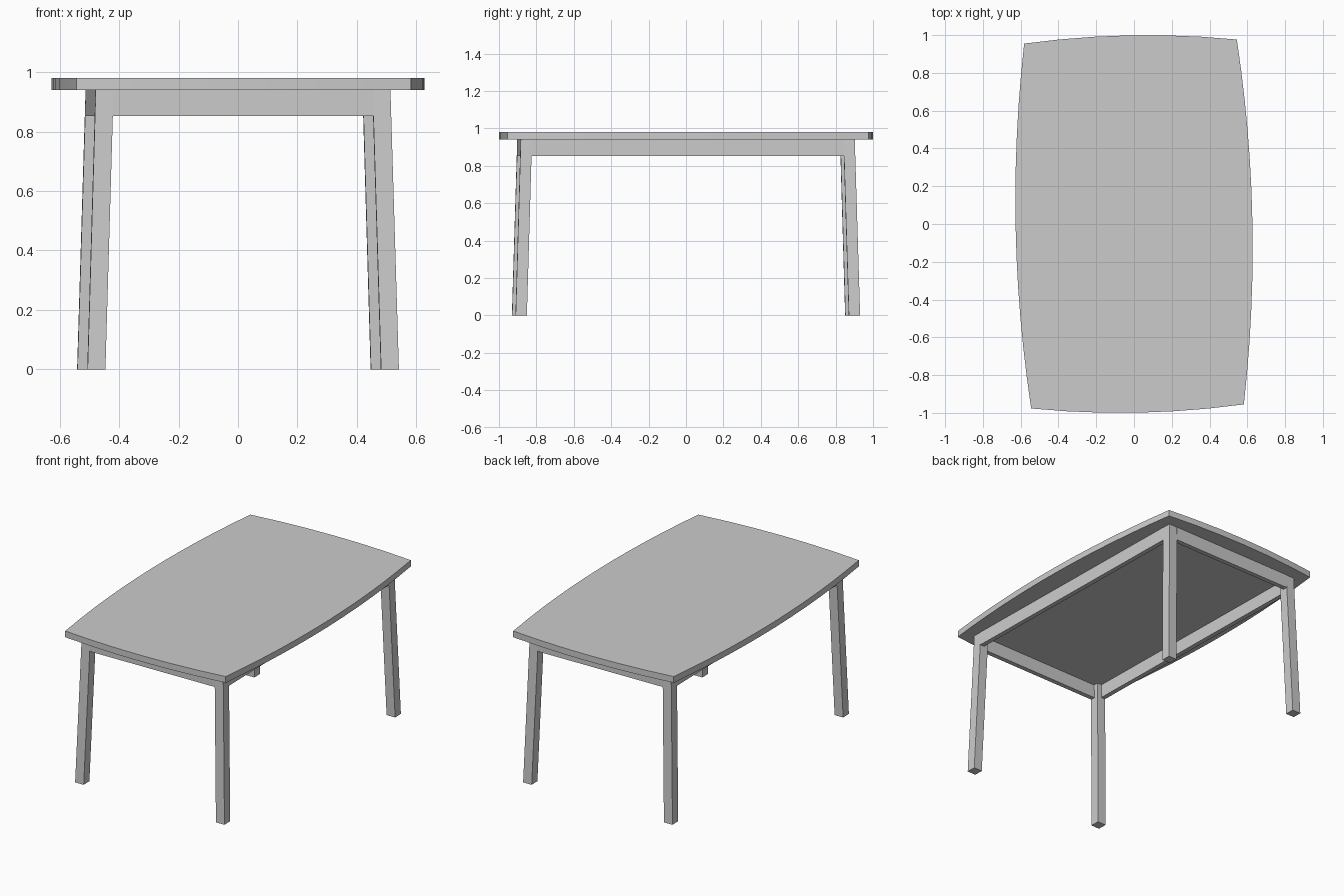
import bpy, bmesh, math
from mathutils import Matrix

if "Cube" in bpy.data.objects:
    bpy.data.objects.remove(bpy.data.objects["Cube"], do_unlink=True)

TURN = Matrix.Rotation(math.radians(1.1), 4, 'Z')  # table stands slightly turned

grey = bpy.data.materials.new("plain grey")
grey.use_nodes = True
colour = (0.6, 0.6, 0.6, 1)
grey.diffuse_color = colour
grey.node_tree.nodes["Principled BSDF"].inputs["Base Color"].default_value = colour


def finish(bm, name):
    bmesh.ops.recalc_face_normals(bm, faces=bm.faces)
    bm.transform(TURN)
    mesh = bpy.data.meshes.new(name)
    bm.to_mesh(mesh)
    bm.free()
    mesh.materials.append(grey)
    obj = bpy.data.objects.new(name, mesh)
    bpy.context.collection.objects.link(obj)
    return obj


def box(name, lo, hi, shear=(0, 0)):
    """Box from corner to corner; shear moves the bottom outwards."""
    bm = bmesh.new()
    bmesh.ops.create_cube(bm, size=1)
    for v in bm.verts:
        bottom = v.co.z < 0
        for i in range(3):
            v.co[i] = hi[i] if v.co[i] > 0 else lo[i]
        if bottom:
            v.co.x += shear[0]
            v.co.y += shear[1]
    return finish(bm, name)


# Table top: four bowed edges
CX, CY, BOW_X, BOW_Y = 0.563, 0.966, 0.064, 0.033
TOP, UNDER, RAIL = 0.98, 0.94, 0.853


def bowed_outline(long_steps=12, short_steps=6):
    pts = []
    for side in (1, -1):
        for i in range(long_steps):
            t = 2 * i / long_steps - 1
            pts.append((side * (CX + BOW_X * (1 - t * t)), side * t * CY))
        for i in range(short_steps):
            t = 1 - 2 * i / short_steps
            pts.append((side * t * CX, side * (CY + BOW_Y * (1 - t * t))))
    return pts


bm = bmesh.new()
face = bm.faces.new([bm.verts.new((x, y, UNDER)) for x, y in bowed_outline()])
ext = bmesh.ops.extrude_face_region(bm, geom=[face], use_keep_orig=True)
for v in [g for g in ext["geom"] if isinstance(g, bmesh.types.BMVert)]:
    v.co.z = TOP
table_top = finish(bm, "table_top")
for p in table_top.data.polygons:
    p.use_smooth = abs(p.normal.z) < 0.5
bpy.context.view_layer.objects.active = table_top
table_top.select_set(True)
bpy.ops.object.shade_smooth_by_angle(angle=math.radians(20))
table_top.select_set(False)

# Splayed square legs
LX, LY, LEG, SPLAY = 0.496, 0.893, 0.06, 0.028
for sx, side in ((1, "left"), (-1, "right")):
    for sy, end in ((-1, "front"), (1, "back")):
        xs = sorted((sx * LX, sx * (LX - LEG)))
        ys = sorted((sy * LY, sy * (LY - LEG)))
        box(f"{end}_{side}_leg", (xs[0], ys[0], 0), (xs[1], ys[1], UNDER),
            (sx * SPLAY, sy * SPLAY))

# Aprons between the legs
THICK = 0.03
OX, OY = LX + 0.0015, LY + 0.0015
EX, EY = LX - LEG + 0.003, LY - LEG + 0.003
for s, end, side in ((-1, "front", "right"), (1, "back", "left")):
    ys = sorted((s * OY, s * (OY - THICK)))
    box(f"{end}_apron", (-EX, ys[0], RAIL), (EX, ys[1], UNDER))
    xs = sorted((s * OX, s * (OX - THICK)))
    box(f"{side}_apron", (xs[0], -EY, RAIL), (xs[1], EY, UNDER))
